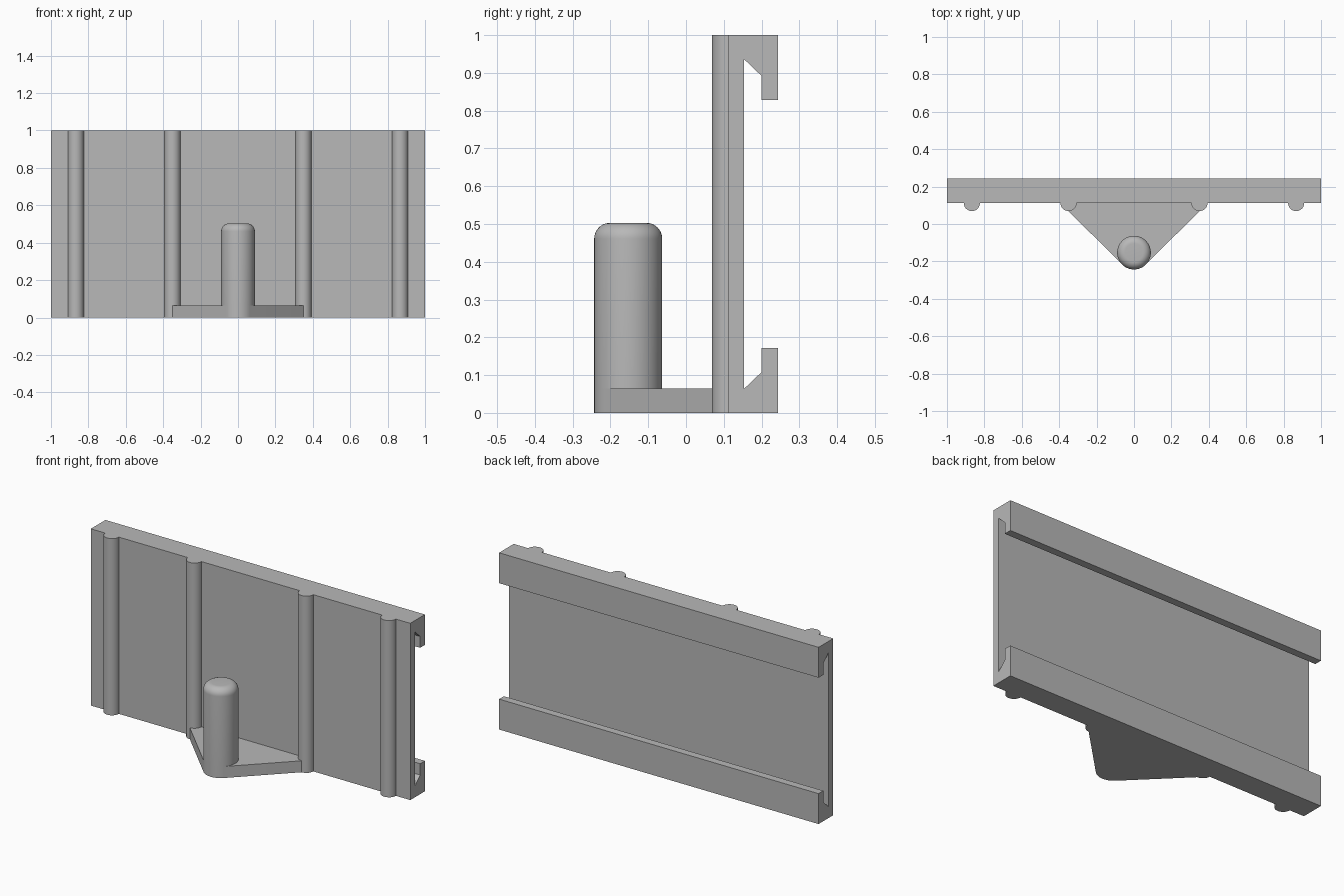
import bpy, bmesh
from math import sin, cos, pi, radians
from mathutils import Vector

cube = bpy.data.objects.get("Cube")
if cube:
    bpy.data.objects.remove(cube, do_unlink=True)

grey = bpy.data.materials.new("plain grey")
grey.use_nodes = True
COLOUR = (0.48, 0.48, 0.48, 1)
grey.diffuse_color = COLOUR
grey.node_tree.nodes["Principled BSDF"].inputs["Base Color"].default_value = COLOUR

PLATE_FRONT = 0.112
PIN_Y, PIN_R, PIN_TOP = -0.153, 0.09, 0.503
BASE_TOP = 0.065
RIB_R = 0.043


def finish(name, bm, smooth=True):
    """Turn a bmesh into a named, shaded object."""
    bmesh.ops.recalc_face_normals(bm, faces=bm.faces)
    mesh = bpy.data.meshes.new(name)
    bm.to_mesh(mesh)
    bm.free()
    mesh.materials.append(grey)
    obj = bpy.data.objects.new(name, mesh)
    bpy.context.collection.objects.link(obj)
    if smooth:
        bpy.ops.object.select_all(action='DESELECT')
        obj.select_set(True)
        bpy.context.view_layer.objects.active = obj
        bpy.ops.object.shade_smooth_by_angle(angle=radians(30))
    return obj


def extrude(name, outline, direction, smooth=True):
    """Extrude a closed outline of 3D points into a solid."""
    bm = bmesh.new()
    face = bm.faces.new([bm.verts.new(p) for p in outline])
    grown = bmesh.ops.extrude_face_region(bm, geom=[face], use_keep_orig=True)
    verts = [v for v in grown["geom"] if isinstance(v, bmesh.types.BMVert)]
    bmesh.ops.translate(bm, verts=verts, vec=direction)
    return finish(name, bm, smooth)


def arc(cx, cy, r, start, end, steps):
    """Points of an arc, angles in degrees."""
    angles = [radians(start + (end - start) * i / steps) for i in range(steps + 1)]
    return [(cx + r * cos(a), cy + r * sin(a)) for a in angles]


# Back plate with hooked rails along top and bottom, as one channel profile
upper = [(PLATE_FRONT, 1), (0.243, 1), (0.243, 0.828),
         (0.2, 0.828), (0.2, 0.892), (0.153, 0.937)]
profile = upper + [(y, 1 - z) for y, z in reversed(upper)]
extrude("hooked_back_plate", [(-1, y, z) for y, z in profile], Vector((2, 0, 0)), False)

# Half-round ribs on the front
for side, sx in (("right", -1), ("left", 1)):
    for place, x in (("inner", 0.35), ("outer", 0.867)):
        half = arc(sx * x, PLATE_FRONT, RIB_R, 180, 360, 20)
        extrude(f"{side}_{place}_rib", [(px, py, 0) for px, py in half], Vector((0, 0, 1)))

# Wedge-shaped foot, tangent to the pin
nose = arc(0, PIN_Y, PIN_R, 225, 315, 16)
foot = nose + [(0.35, 0.069), (0.31, PLATE_FRONT), (-0.31, PLATE_FRONT), (-0.35, 0.069)]
extrude("wedge_foot", [(x, y, 0) for x, y in foot], Vector((0, 0, BASE_TOP)))

# Upright pin with a rounded top edge
FILLET = 0.042
lathe = [(PIN_R, BASE_TOP)] + arc(PIN_R - FILLET, PIN_TOP - FILLET, FILLET, 0, 90, 10)
lathe.append((0, PIN_TOP))
bm = bmesh.new()
points = [bm.verts.new((r, PIN_Y, z)) for r, z in lathe]
edges = [bm.edges.new(pair) for pair in zip(points, points[1:])]
bmesh.ops.spin(bm, geom=points + edges, cent=(0, PIN_Y, 0), axis=(0, 0, 1),
               angle=2 * pi, steps=64)
bmesh.ops.remove_doubles(bm, verts=bm.verts, dist=0.0005)
finish("upright_pin", bm)
